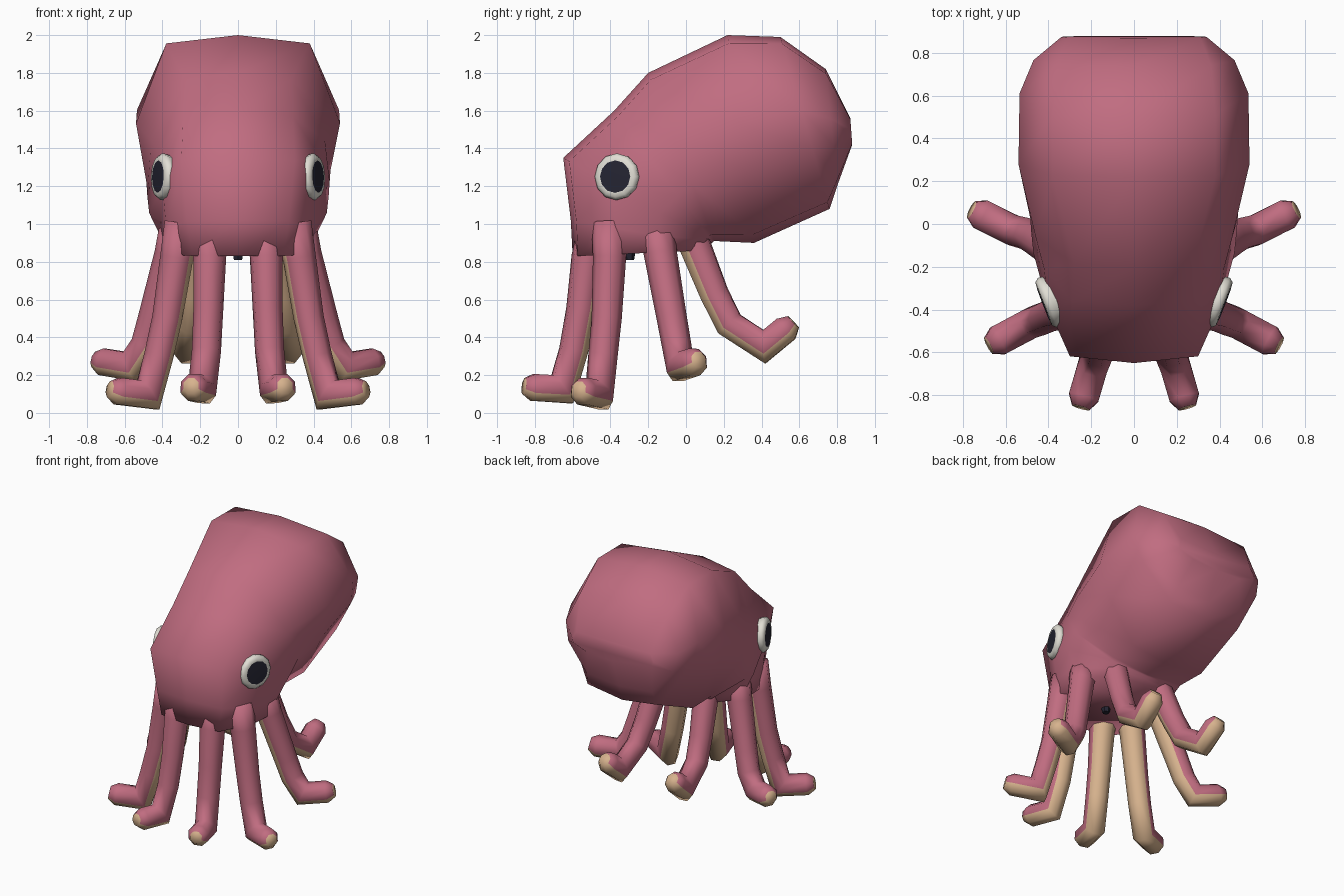
import bpy, bmesh, math
from mathutils import Vector

if "Cube" in bpy.data.objects:
    bpy.data.objects.remove(bpy.data.objects["Cube"])


def material(name, rgb):
    m = bpy.data.materials.new(name)
    m.diffuse_color = (*rgb, 1)
    m.use_nodes = True
    m.node_tree.nodes["Principled BSDF"].inputs["Base Color"].default_value = m.diffuse_color
    return m


PINK = material("pink_skin", (0.53, 0.152, 0.218))
TAN = material("tan_underside", (0.68, 0.45, 0.27))
WHITE = material("eye_white", (0.75, 0.73, 0.66))
DARK = material("dark_navy", (0.018, 0.018, 0.032))


def finish(name, bm, mats, angle=180):
    bmesh.ops.recalc_face_normals(bm, faces=bm.faces)
    me = bpy.data.meshes.new(name)
    bm.to_mesh(me)
    bm.free()
    for m in mats:
        me.materials.append(m)
    ob = bpy.data.objects.new(name, me)
    bpy.context.collection.objects.link(ob)
    bpy.ops.object.select_all(action='DESELECT')
    ob.select_set(True)
    bpy.context.view_layer.objects.active = ob
    bpy.ops.object.shade_smooth_by_angle(angle=math.radians(angle))
    return ob


def loft(bm, rings, face_mat=lambda i, k: 0, cap_mat=(0, 0)):
    """Bridge rings of points and close both ends."""
    vs = [[bm.verts.new(p) for p in r] for r in rings]
    n = len(vs[0])
    for i in range(len(vs) - 1):
        for k in range(n):
            j = (k + 1) % n
            f = bm.faces.new((vs[i][k], vs[i][j], vs[i + 1][j], vs[i + 1][k]))
            f.material_index = face_mat(i, k)
    bm.faces.new(vs[0]).material_index = cap_mat[0]
    bm.faces.new(vs[-1]).material_index = cap_mat[1]


# Head and mantle: top y,z / bottom y,z / shoulder, side, low-side half widths / side position
sections = [
    (-.60, .83, .10, .86, .24, .37, .40, .35),
    (-.61, 1.02, .12, .89, .27, .38, .41, .35),
    (-.65, 1.35, .14, .90, .30, .40, .47, .35),
    (-.38, 1.60, .14, .905, .29, .42, .48, .35),
    (-.20, 1.80, .15, .91, .28, .46, .485, .2),
    (.22, 2.00, .36, .90, .38, .54, .49, .15),
    (.50, 1.99, .76, 1.08, .38, .535, .48, .15),
    (.74, 1.82, .80, 1.20, .36, .47, .44, .15),
    (.87, 1.56, .88, 1.42, .31, .34, .33, .15),
]
rings = []
for ty, tz, by, bz, a, b, w, s in sections:
    mid = Vector((0, (ty + by) / 2, (tz + bz) / 2))
    half = Vector((0, (ty - by) / 2, (tz - bz) / 2))
    right = [(a, .92), (b, s), (w, -.3), (w * .62, -.92)]
    outline = [(0, 1)] + right + [(0, -1)] + [(-x, t) for x, t in reversed(right)]
    rings.append([mid + half * t + Vector((x, 0, 0)) for x, t in outline])
bm = bmesh.new()
loft(bm, rings)
finish("head_and_mantle", bm, [PINK])


# Tentacles: octagonal tubes with a tan inner side
def tentacle(name, path, outward, radii, mirror):
    pts = [Vector((p[0] * mirror, p[1], p[2])) for p in path]
    d = Vector((outward[0] * mirror, outward[1], 0)).normalized()
    side = Vector((0, 0, 1)).cross(d)
    last = (pts[-1] - pts[-2]).normalized()
    pts.append(pts[-1] + last * .05 + Vector((0, 0, .005)))     # rounded tip
    radii = radii + [.045]
    tube = []
    for i, p in enumerate(pts):
        t0 = (p - pts[max(i - 1, 0)]).normalized() if i else (pts[1] - p).normalized()
        t1 = (pts[i + 1] - p).normalized() if i < len(pts) - 1 else t0
        t = (t0 + t1).normalized()
        up = t.cross(side).normalized()
        sd = up.cross(t).normalized()
        miter = min(1 / max(t.dot(t1), .5), 1.3)
        ring = []
        for k in range(8):
            ang = math.radians(45 * k + 22.5)
            ring.append(p + up * math.cos(ang) * radii[i] * miter
                        + sd * math.sin(ang) * radii[i])
        tube.append(ring)
    bm = bmesh.new()
    loft(bm, tube, lambda i, k: 1 if k in (2, 3, 4) else 0, (0, 1))
    finish(name, bm, [PINK, TAN])


arms = {
    "front_tentacle": ([(.15, -.47, 1.0), (.15, -.52, .82), (.157, -.555, .55),
                        (.167, -.595, .33), (.19, -.655, .125), (.235, -.81, .135)], (.25, -1)),
    "front_side_tentacle": ([(.29, -.40, 1.0), (.325, -.405, .82), (.375, -.42, .5),
                             (.42, -.44, .3), (.475, -.46, .095), (.635, -.545, .115)], (1, -.5)),
    "back_side_tentacle": ([(.31, -.16, 1.02), (.355, -.135, .84), (.45, -.075, .5),
                            (.49, -.05, .36), (.565, -.03, .245), (.715, .045, .27)], (1, .4)),
    "back_tentacle": ([(.18, -.02, 1.02), (.20, .05, .88), (.23, .15, .63),
                       (.25, .23, .47), (.27, .415, .35), (.28, .53, .445)], (.1, 1)),
}
for arm, (path, outward) in arms.items():
    for label, m in (("right", 1), ("left", -1)):
        tentacle(label + "_" + arm, path, outward, [.10, .088, .08, .078, .077, .077], m)


# Eyes: rounded white disc with a flat dark pupil
for label, m in (("right", 1), ("left", -1)):
    n = Vector((.93 * m, -.36, .03)).normalized()
    u = Vector((0, 0, 1)).cross(n).normalized()
    v = n.cross(u)
    c = Vector((.398 * m, -.365, 1.25))
    profile = [(.105, -.07), (.122, -.01), (.124, .008), (.108, .026), (.086, .028)]
    disc = [[c + n * h + (u * math.cos(q) + v * math.sin(q)) * r
             for q in (math.tau * k / 12 for k in range(12))] for r, h in profile]
    bm = bmesh.new()
    loft(bm, disc, cap_mat=(0, 1))
    finish(label + "_eye", bm, [WHITE, DARK], 50)

# Beak under the head
bm = bmesh.new()
bmesh.ops.create_cone(bm, cap_ends=True, segments=6, radius1=.025, radius2=.04, depth=.08)
bmesh.ops.translate(bm, verts=bm.verts, vec=(0, -.3, .85))
finish("beak", bm, [DARK], 40)
